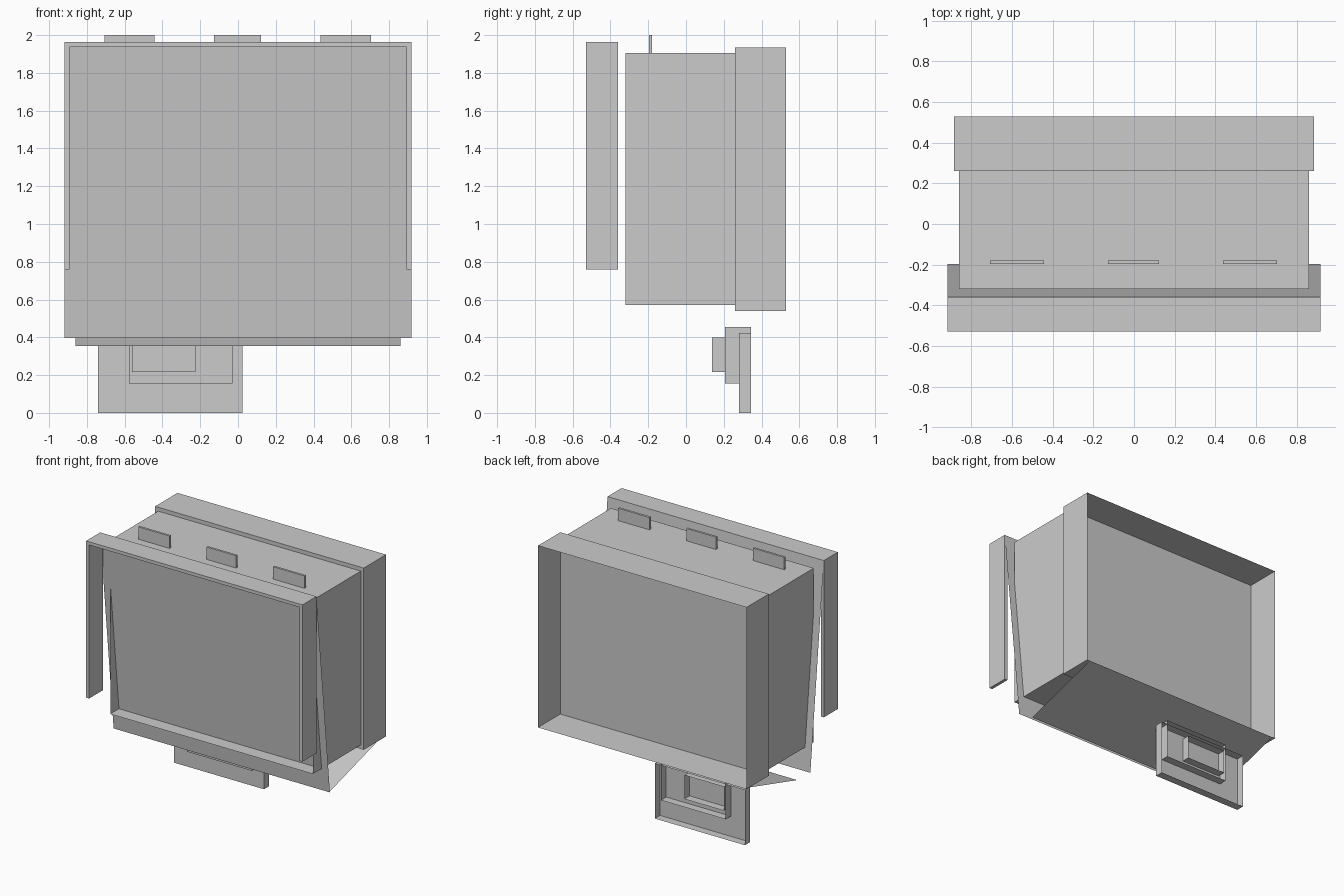
import bpy, bmesh

if "Cube" in bpy.data.objects:
    bpy.data.objects.remove(bpy.data.objects["Cube"])


def make(name, verts, faces):
    me = bpy.data.meshes.new(name)
    me.from_pydata(verts, [], faces)
    me.update()
    ob = bpy.data.objects.new(name, me)
    bpy.context.collection.objects.link(ob)
    return ob


def box(name, x0, x1, y0, y1, z0, z1, open_sides=""):
    """Box between limits; open_sides: 'f' drops the front face, 'b' the back face."""
    v = [(x, y, z) for x in (x0, x1) for y in (y0, y1) for z in (z0, z1)]
    faces = {"l": (0, 1, 3, 2), "r": (4, 6, 7, 5), "f": (0, 4, 5, 1),
             "b": (2, 3, 7, 6), "d": (0, 2, 6, 4), "u": (1, 5, 7, 3)}
    return make(name, v, [f for k, f in faces.items() if k not in open_sides])


def sheet(name, half, y0, z0, y1, z1):
    """Thin flat sheet running from one (y, z) edge to another."""
    return make(name, [(-half, y0, z0), (half, y0, z0), (half, y1, z1), (-half, y1, z1)],
                [(0, 1, 2, 3)])


# Main shell: sleeve open at the front, shallow tray open at the back
box("main_sleeve", -0.86, 0.86, -0.32, 0.26, 0.57, 1.905, "fb")
box("back_tray", -0.885, 0.885, 0.26, 0.53, 0.54, 1.935, "b")

# Front hood: inverted U profile pushed along y
w, t, top, low = 0.918, 0.025, 1.963, 0.76
profile = [(-w, low), (-w, top), (w, top), (w, low),
           (w - t, low), (w - t, top - t), (-w + t, top - t), (-w + t, low)]
n = len(profile)
verts = [(x, y, z) for y in (-0.53, -0.36) for x, z in profile]
faces = [(i, (i + 1) % n, (i + 1) % n + n, i + n) for i in range(n)]
for a, b, c, d in ((0, 1, 6, 7), (1, 2, 5, 6), (2, 3, 4, 5)):
    faces += [(d, c, b, a), (a + n, b + n, c + n, d + n)]
hood = make("front_hood", verts, faces)
bm = bmesh.new()
bm.from_mesh(hood.data)
bmesh.ops.recalc_face_normals(bm, faces=bm.faces)
bm.to_mesh(hood.data)
bm.free()

# Slanted sheets: front panel and bottom flap
sheet("front_panel", 0.918, -0.197, 0.397, -0.36, 1.963)
sheet("bottom_flap", 0.86, -0.12, 0.355, 0.53, 0.54)

# Three tabs on the top
for i, (x0, x1) in enumerate(((-0.708, -0.443), (-0.128, 0.122), (0.437, 0.703))):
    box(f"top_tab_{i + 1}", x0, x1, -0.197, -0.18, 1.905, 2.0)

# Stepped latch tray below, each step open at the back
box("latch_outer", -0.74, 0.025, 0.28, 0.343, 0.0, 0.423, "b")
box("latch_middle", -0.577, -0.028, 0.207, 0.343, 0.155, 0.455, "b")
box("latch_inner", -0.562, -0.226, 0.137, 0.343, 0.217, 0.4, "b")
